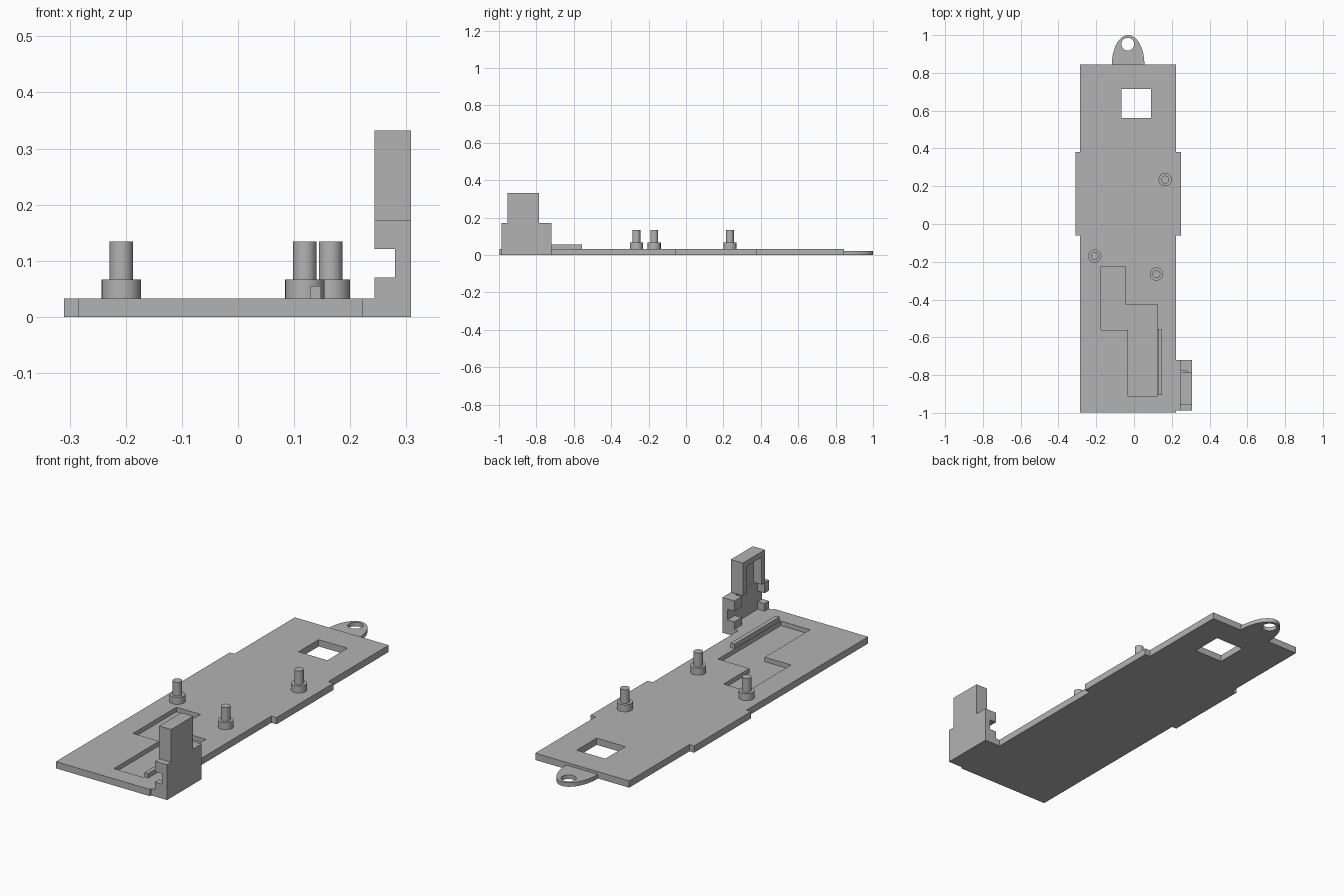
import bpy, bmesh, math

if "Cube" in bpy.data.objects:
    bpy.data.objects.remove(bpy.data.objects["Cube"])

grey = bpy.data.materials.new("plain grey")
grey.use_nodes = True
grey.diffuse_color = (0.45, 0.45, 0.45, 1)
grey.node_tree.nodes["Principled BSDF"].inputs["Base Color"].default_value = (0.45, 0.45, 0.45, 1)


def prism(name, outline, low, high):
    """Extrude an xy outline from low to high."""
    bm = bmesh.new()
    base = bm.faces.new([bm.verts.new((x, y, low)) for x, y in outline])
    top = bmesh.ops.extrude_face_region(bm, geom=[base])["geom"]
    bmesh.ops.translate(bm, vec=(0, 0, high - low),
                        verts=[v for v in top if isinstance(v, bmesh.types.BMVert)])
    bmesh.ops.recalc_face_normals(bm, faces=bm.faces)
    mesh = bpy.data.meshes.new(name)
    bm.to_mesh(mesh)
    bm.free()
    mesh.materials.append(grey)
    obj = bpy.data.objects.new(name, mesh)
    bpy.context.collection.objects.link(obj)
    return obj


def rect(x0, x1, y0, y1):
    return [(x0, y0), (x1, y0), (x1, y1), (x0, y1)]


def box(name, x, y, z):
    return prism(name, rect(*x, *y), *z)


def arc(cx, cy, rx, ry, turn, count):
    return [(cx + rx * math.cos(turn * i / count), cy + ry * math.sin(turn * i / count))
            for i in range(count + 1)]


def circle(cx, cy, r, count=32):
    return arc(cx, cy, r, r, math.tau, count)[:-1]


def cut(target, cutter):
    """Subtract a cutter and apply the result."""
    mod = target.modifiers.new("cut", "BOOLEAN")
    mod.operation, mod.solver, mod.object = "DIFFERENCE", "EXACT", cutter
    cutter.hide_render = True
    bpy.context.view_layer.update()
    graph = bpy.context.evaluated_depsgraph_get()
    mesh = bpy.data.meshes.new_from_object(target.evaluated_get(graph))
    target.modifiers.clear()
    target.data = mesh
    bpy.data.objects.remove(cutter)


def smooth(obj):
    bpy.ops.object.select_all(action="DESELECT")
    obj.select_set(True)
    bpy.context.view_layer.objects.active = obj
    bpy.ops.object.shade_smooth_by_angle(angle=math.radians(30))


TOP = 0.033
L, R, FRONT, BACK = -0.285, 0.222, -0.997, 0.845

# Base plate with side steps, square window and stepped recess
plate = prism("base_plate", [
    (L, FRONT), (R, FRONT), (R, -0.06), (0.25, -0.06), (0.25, 0.38), (R, 0.38),
    (R, BACK), (L, BACK), (L, 0.38), (-0.31, 0.38), (-0.31, -0.06), (L, -0.06)], 0, TOP)
cut(plate, box("window_cutter", (-0.065, 0.09), (0.56, 0.715), (-0.1, 0.1)))
cut(plate, prism("recess_cutter", [
    (-0.175, -0.225), (-0.175, -0.56), (-0.033, -0.56), (-0.033, -0.91),
    (0.125, -0.91), (0.125, -0.425), (-0.045, -0.425), (-0.045, -0.225)], 0.011, 0.1))

# Rounded hanging tab with a screw hole
tab = prism("hanging_tab", arc(-0.031, BACK, 0.086, 0.155, math.pi, 32), 0, 0.02)
cut(tab, prism("tab_hole_cutter", circle(-0.033, 0.952, 0.034), -0.1, 0.1))
smooth(tab)

# Stepped locating pegs
for name, x, y in (("back", 0.165, 0.235), ("right", -0.208, -0.17), ("left", 0.119, -0.265)):
    smooth(prism(name + "_peg_collar", circle(x, y, 0.035), TOP, 0.067))
    smooth(prism(name + "_peg_pin", circle(x, y, 0.021), 0.067, 0.134))

# Low rib beside the recess
box("recess_rib", (0.128, 0.148), (-0.905, -0.555), (TOP, 0.055))

# Upright side bracket: foot, outer wall, and clip lugs at each end
IN, WALL, OUT = 0.243, 0.28, 0.308
Y0, Y1 = -0.987, -0.72
box("bracket_foot", (R, OUT), (Y0, Y1), (0, TOP))
box("bracket_wall", (WALL, OUT), (Y0, Y1), (TOP, 0.172))
for name, y in (("front", (Y0, -0.953)), ("back", (-0.777, Y1))):
    box(name + "_lower_lug", (IN, WALL), y, (TOP, 0.07))
    box(name + "_upper_lug", (IN, WALL), y, (0.121, 0.172))

# Tower with a pocket open toward the plate
tower = box("bracket_tower", (IN, OUT), (-0.955, -0.785), (0.172, 0.332))
cut(tower, box("tower_pocket_cutter", (0.2, WALL + 0.008), (-0.93, -0.815), (0.1, 0.305)))
